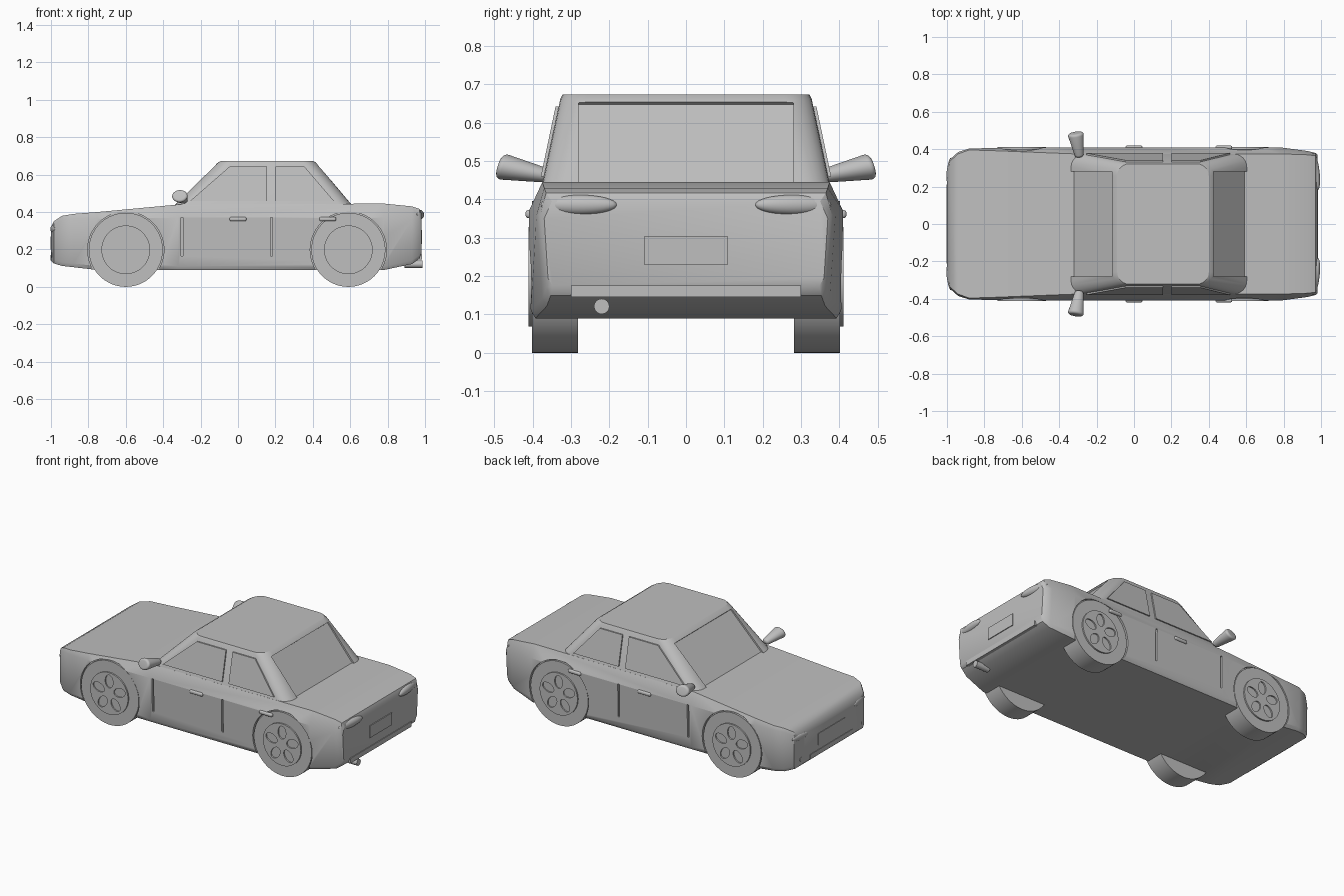
import bpy
import bmesh
import math
from mathutils import Matrix, Vector

old = bpy.data.objects.get("Cube")
if old:
    bpy.data.objects.remove(old, do_unlink=True)

COLOUR = (0.52, 0.52, 0.52, 1)
grey = bpy.data.materials.new("plain_grey")
grey.use_nodes = True
grey.diffuse_color = COLOUR
grey.node_tree.nodes["Principled BSDF"].inputs["Base Color"].default_value = COLOUR


def finish(name, bm):
    """Turn a bmesh into a grey object."""
    bmesh.ops.recalc_face_normals(bm, faces=bm.faces)
    mesh = bpy.data.meshes.new(name)
    bm.to_mesh(mesh)
    bm.free()
    mesh.materials.append(grey)
    obj = bpy.data.objects.new(name, mesh)
    bpy.context.collection.objects.link(obj)
    return obj


def loft(name, rings):
    """Skin a list of closed rings and cap both ends."""
    bm = bmesh.new()
    rows = [[bm.verts.new(p) for p in ring] for ring in rings]
    count = len(rows[0])
    for a, b in zip(rows, rows[1:]):
        for i in range(count):
            j = (i + 1) % count
            bm.faces.new((a[i], a[j], b[j], b[i]))
    bm.faces.new(rows[0])
    bm.faces.new(rows[-1])
    return finish(name, bm)


def prism(name, points, offset):
    offset = Vector(offset)
    points = [Vector(p) for p in points]
    return loft(name, [points, [p + offset for p in points]])


def box(name, centre, size):
    bm = bmesh.new()
    bmesh.ops.create_cube(bm, size=1, matrix=Matrix.Translation(centre) @ Matrix.Diagonal((*size, 1)))
    return finish(name, bm)


def rod(name, centre, axis, radius, length, end_radius=None, flat=1, segments=48):
    """Cylinder or cone along an axis, optionally squashed across it."""
    bm = bmesh.new()
    turn = Vector(axis).to_track_quat("Z", "Y").to_matrix().to_4x4()
    bmesh.ops.create_cone(bm, cap_ends=True, segments=segments, radius1=radius,
                          radius2=radius if end_radius is None else end_radius, depth=length,
                          matrix=Matrix.Translation(centre) @ turn @ Matrix.Diagonal((1, flat, 1, 1)))
    return finish(name, bm)


def ellipsoid(name, centre, size, angle=0):
    bm = bmesh.new()
    bmesh.ops.create_uvsphere(bm, u_segments=32, v_segments=16, radius=1,
                              matrix=Matrix.Translation(centre) @ Matrix.Rotation(angle, 4, "Z")
                              @ Matrix.Diagonal((*size, 1)))
    return finish(name, bm)


def apply_modifier(obj, mod):
    bpy.context.view_layer.objects.active = obj
    bpy.ops.object.modifier_apply(modifier=mod.name)


def cut(obj, cutters):
    for cutter in cutters:
        mod = obj.modifiers.new("cut", "BOOLEAN")
        mod.operation = "DIFFERENCE"
        mod.solver = "EXACT"
        mod.object = cutter
        apply_modifier(obj, mod)
        bpy.data.objects.remove(cutter, do_unlink=True)


def soften(obj, width):
    mod = obj.modifiers.new("soft", "BEVEL")
    mod.width = width
    mod.segments = 5
    apply_modifier(obj, mod)


SIDES = (("left", 1), ("right", -1))
AXLES = (("front", -0.6), ("rear", 0.59))
R = 0.198

# Lower body: x, sill width, floor height, shoulder width and height, deck width and height
SECTIONS = [
    (-1, .27, .14, .27, .3, .26, .32),
    (-.985, .345, .125, .345, .335, .335, .35),
    (-.94, .385, .112, .385, .36, .375, .38),
    (-.88, .4, .105, .404, .365, .396, .39),
    (-.75, .402, .09, .406, .365, .392, .4),
    (-.32, .405, .09, .41, .37, .375, .44),
    (.78, .405, .09, .41, .37, .375, .445),
    (.93, .375, .122, .39, .36, .37, .43),
    (.97, .365, .15, .38, .36, .365, .417),
    (.98, .36, .175, .37, .35, .35, .395),
]
rings = []
for x, sill, floor, shoulder, sz, deck, dz in SECTIONS:
    half = [(sill - .012, floor), (sill, floor + .02), (shoulder, sz), (deck, dz)]
    rings.append([(x, y, z) for y, z in half] + [(x, -y, z) for y, z in reversed(half)])
body = loft("body", rings)

# Wheel arches and door gaps cut into the sides
cutters = []
for _, s in SIDES:
    for _, x in AXLES:
        cutters.append(rod("arch_cutter", (x, s * .44, R), (0, 1, 0), R + .006, .1, segments=64))
    for x in (-.3, .178):
        cutters.append(box("door_gap_cutter", (x, s * .43, .267), (.011, .07, .205)))
cut(body, cutters)


# Cabin with rounded corners
def rounded(x0, x1, hy, r, z):
    ring = []
    corners = ((x1 - r, hy - r), (x0 + r, hy - r), (x0 + r, r - hy), (x1 - r, r - hy))
    for q, (cx, cy) in enumerate(corners):
        for k in range(7):
            a = math.pi / 2 * (q + k / 6)
            ring.append((cx + r * math.cos(a), cy + r * math.sin(a), z))
    return ring


cabin = loft("cabin", [
    rounded(-.345, .615, .377, .07, .43),
    rounded(-.11, .42, .328, .07, .662),
    rounded(-.09, .4, .322, .065, .674),
])

# Recessed windscreen and rear window
screens = []
for low, high in (((-.335, .44), (-.118, .654)), ((.606, .44), (.427, .654))):
    a, b = (Vector((p[0], 0, p[1])) for p in (low, high))
    run = b - a
    out = Vector((-run.z, 0, run.x)) if run.x > 0 else Vector((run.z, 0, -run.x))
    out.normalize()
    a, b = a - run * .05, b
    quad = [a - out * .01, b - out * .01, b + out * .06, a + out * .06]
    screens.append(prism("screen_cutter", [p + Vector((0, -.28, 0)) for p in quad], (0, .56, 0)))
cut(cabin, screens)

# Side windows, standing slightly proud of the cabin
FRONT_GLASS = ((-.255, .46), (-.045, .643), (.155, .643), (.155, .46))
REAR_GLASS = ((.2, .46), (.2, .643), (.355, .643), (.512, .46))
for side, s in SIDES:
    for end, outline in (("front", FRONT_GLASS), ("rear", REAR_GLASS)):
        quad = [(x, s * (.365 - (z - .43) * .21), z) for x, z in outline]
        prism(f"{side}_{end}_window", quad, (0, s * .02, 0))

for side, s in SIDES:
    # Wheels and hubs with five oval openings
    for end, x in AXLES:
        rod(f"{side}_{end}_tyre", (x, s * .342, R), (0, 1, 0), R, .12, segments=64)
        hub = rod(f"{side}_{end}_hub", (x, s * .395, R), (0, 1, 0), .13, .032)
        holes = []
        for k in range(5):
            a = math.tau * k / 5 + math.pi / 2
            place = (x + .075 * math.cos(a), s * .42, R + .075 * math.sin(a))
            hole = rod("hub_cutter", (0, 0, 0), (0, 1, 0), .04, .034, segments=24)
            hole.data.transform(Matrix.Translation(place) @ Matrix.Rotation(-a, 4, "Y")
                                @ Matrix.Diagonal((1, 1, .68, 1)))
            holes.append(hole)
        cut(hub, holes)

    # Door handles
    for end, x in (("front", 0), ("rear", .48)):
        handle = box(f"{side}_{end}_door_handle", (x, s * .409, .362), (.09, .02, .022))
        soften(handle, .009)

    # Door mirrors, thicker towards the outside
    mirror = rod(f"{side}_mirror", (-.302, s * .422, .474), (-.02, s * .12, .03), .022, .135, .044)
    centre = Vector((0, 0, .474))
    mirror.data.transform(Matrix.Translation(centre) @ Matrix.Diagonal((1, 1, .8, 1))
                          @ Matrix.Translation(-centre))
    soften(mirror, .02)

    # Lamps
    ellipsoid(f"{side}_tail_lamp", (.97, s * .28, .386), (.022, .1, .026), s * .12)
    ellipsoid(f"{side}_head_lamp", (-.989, s * .29, .31), (.011, .065, .02), s * -.15)
    rod(f"{side}_fog_lamp", (-.99, s * .29, .17), (1, 0, 0), .013, .014, segments=24)

# Number plates, bumper strips and exhaust
box("rear_plate", (.981, 0, .267), (.008, .216, .075))
box("front_plate", (-1, 0, .235), (.006, .26, .07))
box("rear_bumper_strip", (.974, 0, .16), (.02, .6, .03))
box("front_bumper_strip", (-.997, 0, .155), (.012, .42, .03))
rod("exhaust", (.938, -.22, .121), (1, 0, 0), .02, .095, segments=32)

# Smooth shading with crisp edges
bpy.ops.object.select_all(action="DESELECT")
for obj in bpy.context.scene.objects:
    if obj.type == "MESH" and grey.name in obj.data.materials:
        obj.select_set(True)
        bpy.context.view_layer.objects.active = obj
bpy.ops.object.shade_smooth_by_angle(angle=math.radians(30))
